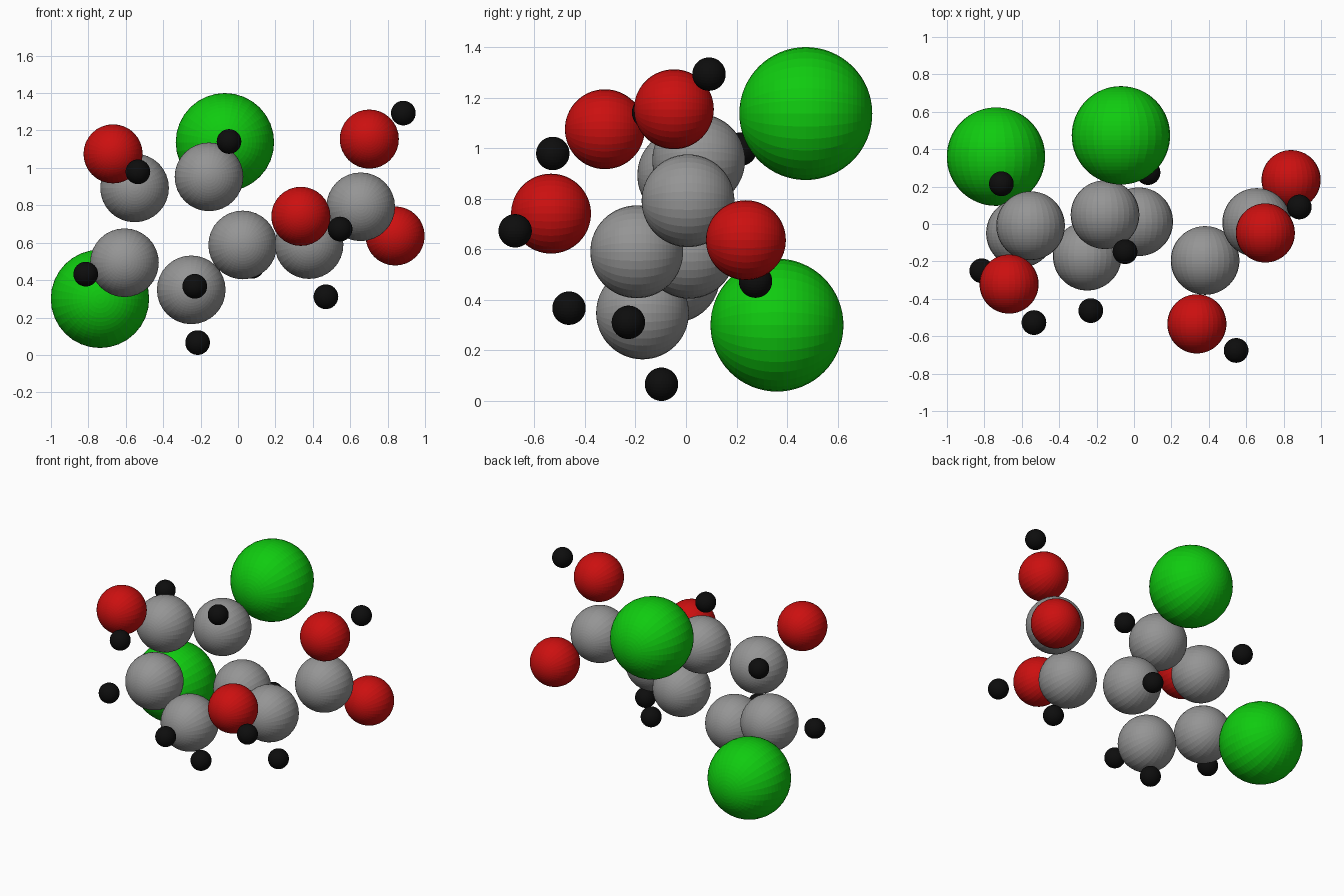
import bpy
from math import radians


def material(name, rgb):
    m = bpy.data.materials.new(name)
    m.diffuse_color = (*rgb, 1)
    return m


red = material("red", (0.6, 0.005, 0.005))
green = material("green", (0.005, 0.6, 0.005))
black = material("black", (0.004, 0.004, 0.004))
grey = material("grey", (0.3, 0.3, 0.3))


def atoms(name, radius, mat, centres):
    """One ball per centre, poles along y."""
    for i, (x, y, z) in enumerate(centres, 1):
        bpy.ops.mesh.primitive_uv_sphere_add(
            segments=32, ring_count=32, radius=radius,
            location=(x, y - 0.002, z - 0.004), rotation=(radians(90), 0, 0))
        ob = bpy.context.object
        ob.name = f"{name}_{i}"
        ob.data.materials.append(mat)


# carbon chain and ring
atoms("carbon_atom", 0.1835, grey, [
    (-0.553, -0.007, 0.897), (-0.155, 0.052, 0.956), (-0.607, -0.047, 0.497),
    (-0.25, -0.17, 0.352), (0.025, 0.014, 0.592), (0.38, -0.193, 0.594),
    (0.656, 0.01, 0.796)])

# large chlorine atoms
atoms("chlorine_atom", 0.263, green, [
    (-0.07, 0.476, 1.141), (-0.738, 0.362, 0.304)])

# oxygen atoms
atoms("oxygen_atom", 0.158, red, [
    (-0.668, -0.319, 1.079), (0.702, -0.046, 1.158),
    (0.336, -0.532, 0.745), (0.84, 0.239, 0.64)])

# small hydrogen atoms
atoms("hydrogen_atom", 0.066, black, [
    (-0.535, -0.525, 0.983), (-0.048, -0.146, 1.145), (-0.814, -0.248, 0.436),
    (-0.231, -0.461, 0.371), (-0.216, -0.095, 0.07), (0.546, -0.674, 0.677),
    (0.47, -0.226, 0.315), (0.884, 0.093, 1.297), (-0.709, 0.217, 1.0),
    (0.075, 0.277, 0.478)])
